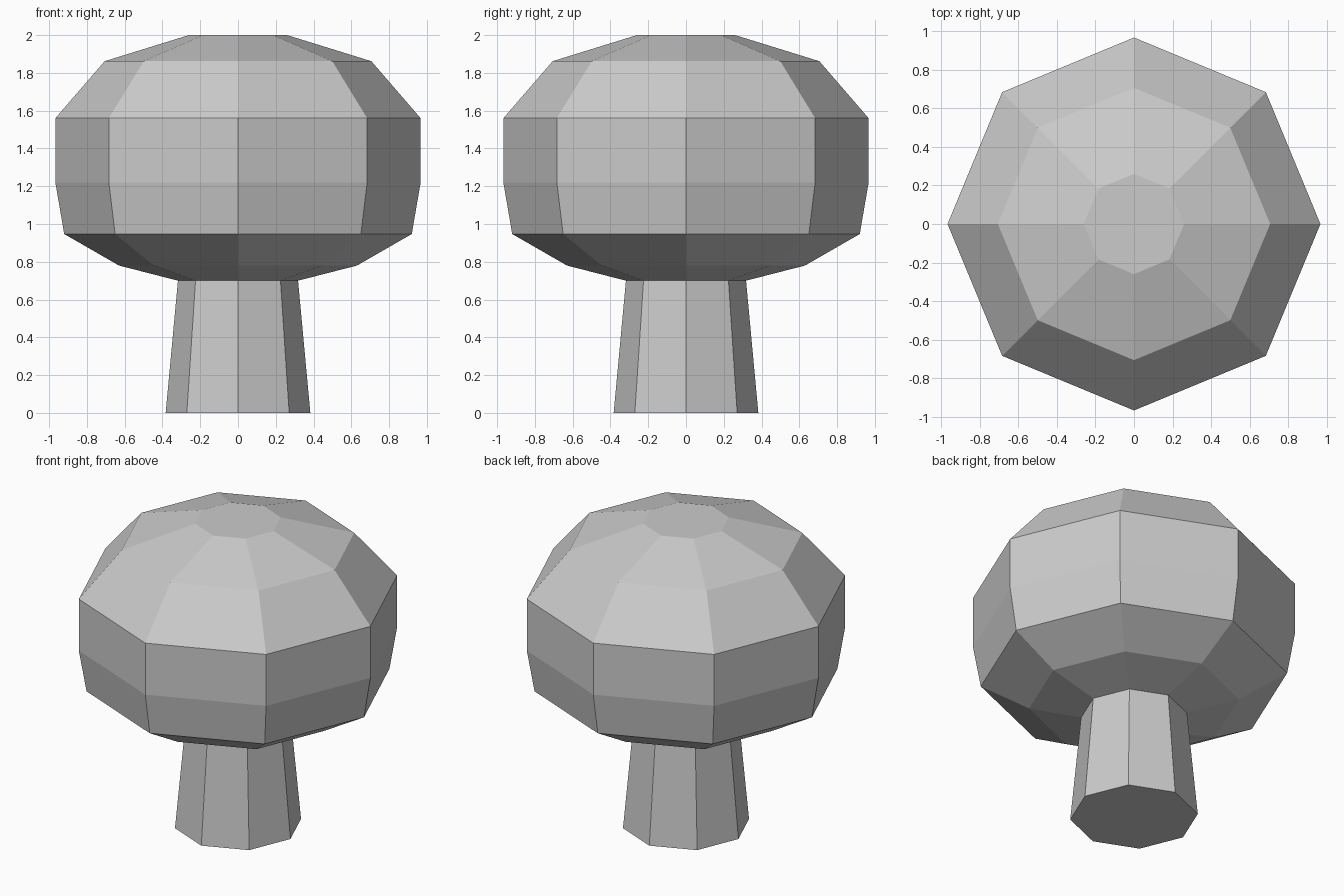
import bpy
import bmesh
import math

if "Cube" in bpy.data.objects:
    bpy.data.objects.remove(bpy.data.objects["Cube"])

SIDES = 8


def material(name, rgb):
    mat = bpy.data.materials.new(name)
    mat.diffuse_color = (*rgb, 1.0)
    mat.use_nodes = True
    mat.node_tree.nodes["Principled BSDF"].inputs["Base Color"].default_value = mat.diffuse_color
    return mat


def lathe(name, profile, mat, cap_bottom=False, cap_top=False):
    """Revolve (radius, height) points into a flat-faced eight-sided solid."""
    bm = bmesh.new()
    rings = []
    for r, z in profile:
        rings.append([bm.verts.new((r * math.cos(i * math.tau / SIDES),
                                    r * math.sin(i * math.tau / SIDES), z))
                      for i in range(SIDES)])
    for low, high in zip(rings, rings[1:]):
        for i in range(SIDES):
            j = (i + 1) % SIDES
            bm.faces.new((low[i], low[j], high[j], high[i]))
    if cap_bottom:
        bm.faces.new(rings[0][::-1])
    if cap_top:
        bm.faces.new(rings[-1])
    mesh = bpy.data.meshes.new(name)
    bm.to_mesh(mesh)
    bm.free()
    mesh.materials.append(mat)
    obj = bpy.data.objects.new(name, mesh)
    bpy.context.collection.objects.link(obj)
    return obj


grey = material("plain grey", (0.6, 0.6, 0.6))

# Tapered stem, meeting the underside of the cap
lathe("stem", [(0.383, 0.0), (0.318, 0.70)], grey, cap_bottom=True)

# Rounded cap with a small flat top
lathe("cap", [(0.318, 0.70), (0.63, 0.78), (0.92, 0.947), (0.967, 1.22),
              (0.967, 1.56), (0.706, 1.862), (0.26, 2.0)], grey, cap_top=True)
